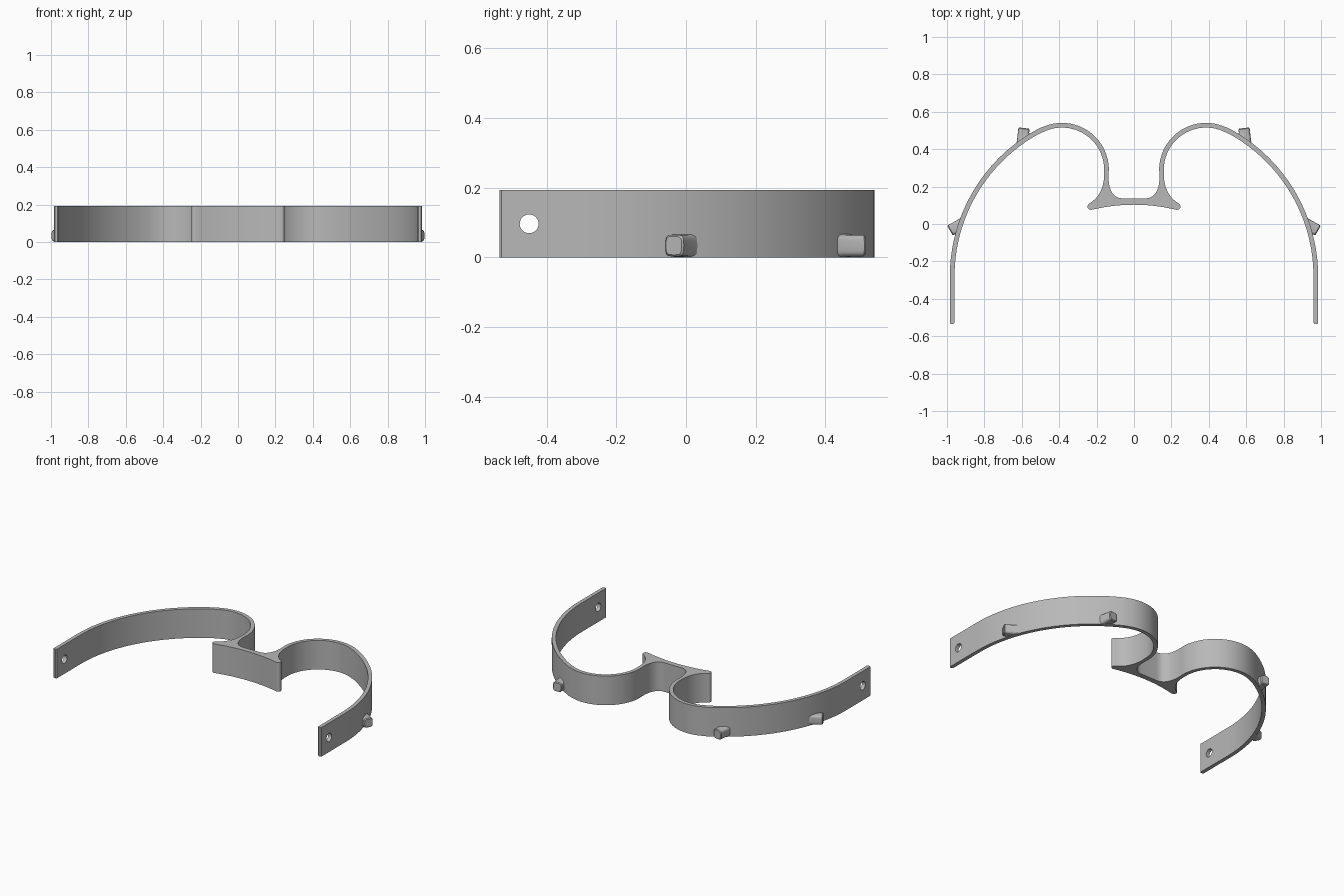
import bpy, bmesh
from math import sin, cos, radians, sqrt, copysign
from mathutils import Vector

if "Cube" in bpy.data.objects:
    bpy.data.objects.remove(bpy.data.objects["Cube"])

HEIGHT = 0.193
THICK = 0.025
SIDE_C, SIDE_R = Vector((0.09, -0.28)), 0.882     # large side arc
LOOP_C, LOOP_R = Vector((0.385, 0.29)), 0.238     # small front loop
JOIN = 62.6                                       # angle where the arcs meet

grey = bpy.data.materials.new("Grey Plastic")
grey.use_nodes = True
colour = (0.48, 0.48, 0.48, 1)
grey.diffuse_color = colour
grey.node_tree.nodes["Principled BSDF"].inputs["Base Color"].default_value = colour


def arc(c, r, a0, a1, n):
    angles = [radians(a0 + (a1 - a0) * i / n) for i in range(n + 1)]
    return [(c[0] + r * cos(a), c[1] + r * sin(a)) for a in angles]


def bezier(a, b, c, d, n=14):
    a, b, c, d = map(Vector, (a, b, c, d))
    pts = []
    for i in range(n + 1):
        t = i / n
        s = 1 - t
        pts.append(tuple(a * s**3 + b * 3 * s * s * t + c * 3 * s * t * t + d * t**3))
    return pts


def finish(bm, name):
    bmesh.ops.recalc_face_normals(bm, faces=bm.faces)
    mesh = bpy.data.meshes.new(name)
    bm.to_mesh(mesh)
    bm.free()
    mesh.materials.append(grey)
    ob = bpy.data.objects.new(name, mesh)
    bpy.context.collection.objects.link(ob)
    return ob


def activate(ob):
    bpy.ops.object.select_all(action='DESELECT')
    ob.select_set(True)
    bpy.context.view_layer.objects.active = ob


def smooth(ob):
    activate(ob)
    bpy.ops.object.shade_smooth_by_angle(angle=radians(30))


# Half outline of the band, from the centre front edge round to the centre back edge
h = THICK / 2
end_x, end_y = SIDE_C.x + SIDE_R, -0.535
half = [(x, 0.103 - 0.53 * x * x) for x in (i * 0.0228 for i in range(11))]
half += arc((0.232, 0.093), 0.017, -75, 55, 6)
half += bezier((0.243, 0.107), (0.185, 0.14), (0.155, 0.2), (0.1595, 0.29))
half += arc(LOOP_C, LOOP_R - h, 180, JOIN, 28)[1:]
half += arc(SIDE_C, SIDE_R - h, JOIN, 0, 32)[1:]
half += [(end_x - h, end_y + 0.006), (end_x - h / 2, end_y),
         (end_x + h / 2, end_y), (end_x + h, end_y + 0.006)]
half += arc(SIDE_C, SIDE_R + h, 0, JOIN, 32)
half += arc(LOOP_C, LOOP_R + h, JOIN, 180, 28)[1:]
half += bezier((0.1345, 0.29), (0.145, 0.18), (0.11, 0.137), (0.06, 0.137))[1:]
outline = half + [(-x, y) for x, y in reversed(half) if x > 0.001]

# Band with flared bridge
bm = bmesh.new()
base = bm.faces.new([bm.verts.new((x, y, 0)) for x, y in outline])
top = bmesh.ops.extrude_face_region(bm, geom=[base])
bmesh.ops.translate(bm, vec=(0, 0, HEIGHT),
                    verts=[v for v in top["geom"] if isinstance(v, bmesh.types.BMVert)])
band = finish(bm, "band")

# Round strap holes through both arm ends
bpy.ops.mesh.primitive_cylinder_add(vertices=32, radius=0.027, depth=3,
                                    location=(0, -0.45, HEIGHT / 2),
                                    rotation=(0, radians(90), 0))
cutter = bpy.context.object
cutter.name = "hole_cutter"
cutter.hide_render = True
cutter.data.materials.append(grey)
cut = band.modifiers.new("holes", 'BOOLEAN')
cut.operation, cut.solver, cut.object = 'DIFFERENCE', 'EXACT', cutter
activate(band)
bpy.ops.object.modifier_apply(modifier=cut.name)
bpy.data.objects.remove(cutter)
smooth(band)


# Rounded square pegs that run back into the band and flare at the root
def peg(name, tip, direction, side):
    tip, d = Vector(tip), Vector(direction).normalized()
    across = Vector((-d.y, d.x))
    bm = bmesh.new()

    def ring(scale, along):
        verts = []
        for i in range(32):
            a = radians(360 * i / 32)
            u = 0.03 * scale * copysign(sqrt(abs(cos(a))), cos(a))
            w = 0.031 * scale * copysign(sqrt(abs(sin(a))), sin(a))
            p = tip + across * u
            q = p - SIDE_C
            b = q.dot(d)
            reach = b - sqrt(b * b - q.length_squared + SIDE_R**2)
            p = p - d * along(reach)
            verts.append(bm.verts.new((side * p.x, p.y, max(0.001, 0.034 + w))))
        return verts

    rings = [ring(0.85, lambda r: 0), ring(1, lambda r: 0.005),
             ring(1, lambda r: max(0.006, r - 0.026)),
             ring(1.08, lambda r: max(0.008, r - 0.014)), ring(1.2, lambda r: r)]
    for r0, r1 in zip(rings, rings[1:]):
        for i in range(32):
            j = (i + 1) % 32
            bm.faces.new((r0[i], r0[j], r1[j], r1[i]))
    bm.faces.new(rings[0])
    bm.faces.new(rings[-1])
    smooth(finish(bm, name))


for label, side in (("left", 1), ("right", -1)):
    peg(label + "_side_peg", (0.984, -0.035), (0.87, -0.49), side)
    peg(label + "_back_peg", (0.588, 0.513), (-0.11, 0.99), side)
